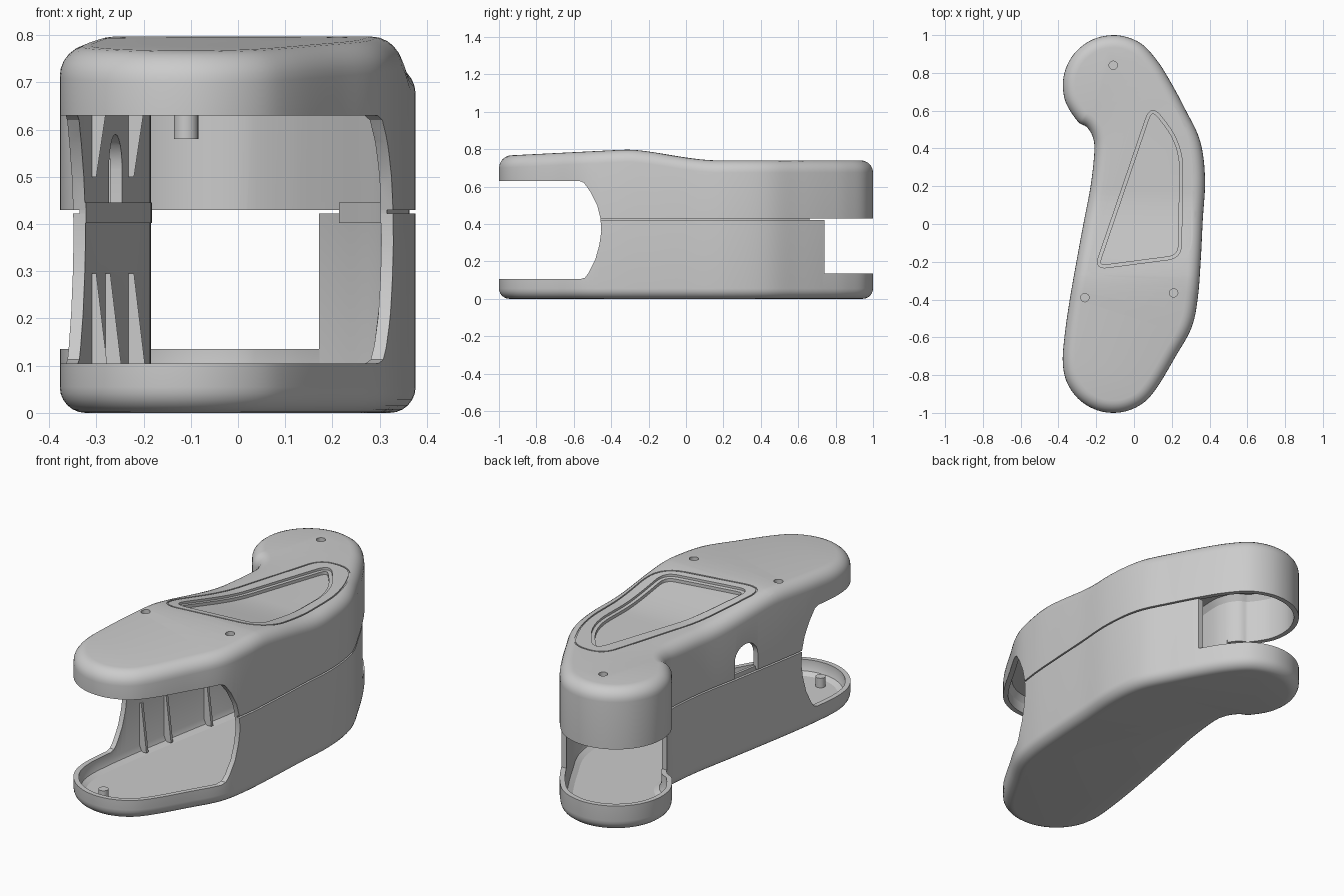
import bpy, bmesh, math
from mathutils import Vector

if "Cube" in bpy.data.objects:
    bpy.data.objects.remove(bpy.data.objects["Cube"])

TOP = 0.74          # nominal top height before the swell is added


def swell(y):
    """Extra height of the top skin along y."""
    t = min(max((y + 0.36) / 0.54, 0), 1)
    return (0.06 + 0.05 * (min(y, -0.28) + 0.28)) * (1 - t * t * (3 - 2 * t))


def smooth_loop(ctrl, n=6):
    pts, m = [], len(ctrl)
    for i in range(m):
        a, b, c, d = (Vector(ctrl[(i + k) % m]) for k in (-1, 0, 1, 2))
        for k in range(n):
            t = k / n
            pts.append(0.5 * (2 * b + (c - a) * t + (2 * a - 5 * b + 4 * c - d) * t * t
                              + (3 * b - a - 3 * c + d) * t ** 3))
    return pts


def round_loop(corners, n=8):
    pts, m = [], len(corners)
    for i in range(m):
        p, c, q = (Vector(corners[(i + k) % m][:2]) for k in (-1, 0, 1))
        r = corners[i][2]
        a, b = c + (p - c).normalized() * r, c + (q - c).normalized() * r
        for k in range(n + 1):
            t = k / n
            pts.append(a * (1 - t) ** 2 + c * 2 * t * (1 - t) + b * t * t)
    return pts


def inset(pts, d):
    out, m = [], len(pts)
    for i in range(m):
        t = (pts[(i + 1) % m] - pts[i - 1]).normalized()
        out.append(pts[i] + Vector((-t.y, t.x)) * d)
    return out


def finish(name, bm):
    bmesh.ops.recalc_face_normals(bm, faces=bm.faces)
    me = bpy.data.meshes.new(name)
    bm.to_mesh(me)
    bm.free()
    ob = bpy.data.objects.new(name, me)
    bpy.context.collection.objects.link(ob)
    return ob


def loft(name, outline, rings, closed=False, follow_from=None):
    """Stack of (inset, z) rings; points above follow_from ride the top swell."""
    bm = bmesh.new()
    loops = [[bm.verts.new((p.x, p.y, z)) for p in inset(outline, d)] for d, z in rings]
    n = len(outline)
    pairs = list(zip(loops, loops[1:])) + ([(loops[-1], loops[0])] if closed else [])
    for a, b in pairs:
        for i in range(n):
            j = (i + 1) % n
            bm.faces.new((a[i], a[j], b[j], b[i]))
    if not closed:
        bm.faces.new(loops[0][::-1])
        bm.faces.new(loops[-1])
    if follow_from is not None:
        for k in range(19):
            geom = bm.verts[:] + bm.edges[:] + bm.faces[:]
            bmesh.ops.bisect_plane(bm, geom=geom, dist=1e-5, plane_co=(0, -0.361 + k * 0.03, 0),
                                   plane_no=(0, 1, 0))
        for v in bm.verts:
            if v.co.z > follow_from:
                v.co.z += swell(v.co.y)
        bmesh.ops.triangulate(bm, faces=[f for f in bm.faces if len(f.verts) > 4])
    return finish(name, bm)


def prism(name, pts, vec):
    bm = bmesh.new()
    a = [bm.verts.new(p) for p in pts]
    b = [bm.verts.new(Vector(p) + Vector(vec)) for p in pts]
    bm.faces.new(a[::-1])
    bm.faces.new(b)
    for i in range(len(a)):
        j = (i + 1) % len(a)
        bm.faces.new((a[i], a[j], b[j], b[i]))
    return finish(name, bm)


def cylinder(name, x, y, r, z0, z1, n=24):
    ring = [(x + r * math.cos(k * math.tau / n), y + r * math.sin(k * math.tau / n), z0) for k in range(n)]
    return prism(name, ring, (0, 0, z1 - z0))


def box(name, x0, x1, y0, y1, z0, z1):
    return prism(name, [(x0, y0, z0), (x1, y0, z0), (x1, y1, z0), (x0, y1, z0)], (0, 0, z1 - z0))


def cut(ob, cutter):
    before = ob.data.copy()
    m = ob.modifiers.new("cut", 'BOOLEAN')
    m.operation, m.solver, m.object = 'DIFFERENCE', 'EXACT', cutter
    bpy.context.view_layer.objects.active = ob
    bpy.ops.object.modifier_apply(modifier=m.name)
    if not ob.data.polygons:        # keep the part if a cut fails
        print("cut failed:", cutter.name)
        ob.data = before


def arc(cx, cy, r, a0, a1, n):
    return [(cx + r * math.cos(math.radians(a0 + (a1 - a0) * k / n)),
             cy + r * math.sin(math.radians(a0 + (a1 - a0) * k / n))) for k in range(n + 1)]


# Body outline, anticlockwise from the front lobe
body = smooth_loop(
    arc(-0.11, -0.733, 0.267, 180, 330, 6)
    + [(0.218, -0.705), (0.304, -0.55), (0.338, -0.39), (0.354, -0.18), (0.364, 0.02), (0.376, 0.24),
       (0.35, 0.44), (0.27, 0.61), (0.195, 0.75)]
    + arc(-0.11, 0.733, 0.267, 30, 225, 7)
    + [(-0.25, 0.513), (-0.218, 0.46), (-0.21, 0.38), (-0.23, 0.2), (-0.268, 0.0),
       (-0.305, -0.2), (-0.34, -0.4), (-0.366, -0.58)])


def fillet(r, z_flat, up, n=6):
    """Rounded rim from vertical wall to a flat skin."""
    s = 1 if up else -1
    return [(r - r * math.cos(k * math.pi / 2 / n), z_flat - s * (r - r * math.sin(k * math.pi / 2 / n)))
            for k in range(n + 1)]


cutters = []


def tool(ob):
    ob.hide_render = True
    cutters.append(ob)
    return ob


# Hollow upper and lower shells
upper = loft("upper_shell", body, [(0, 0.43)] + fillet(0.065, TOP, True), follow_from=0.6)
cut(upper, tool(loft("upper_cavity", body, [(0.025, 0.3), (0.025, 0.66), (0.045, 0.69)], follow_from=0.6)))
lower = loft("lower_shell", body, fillet(0.055, 0.0, False)[::-1] + [(0, 0.422)])
cut(lower, tool(loft("lower_cavity", body, [(0.06, 0.035), (0.035, 0.05), (0.025, 0.075), (0.025, 0.6)])))
lip = loft("seam_lip", body, [(0.013, 0.402), (0.013, 0.445), (0.027, 0.445), (0.027, 0.402)], closed=True)

# Side-profile opening at the front, and the opening round the rear lobe
profile = [(-1.2, 0.63), (-0.57, 0.63), (-0.545, 0.62), (-0.51, 0.57), (-0.475, 0.5), (-0.457, 0.43),
           (-0.453, 0.36), (-0.463, 0.29), (-0.485, 0.21), (-0.52, 0.14), (-0.54, 0.113),
           (-0.565, 0.105), (-1.2, 0.105)]
front_cut = tool(prism("front_opening", [(-0.8, y, z) for y, z in profile], (1.6, 0, 0)))
rear_cut = tool(box("rear_opening", -0.8, 0.8, 0.74, 1.2, 0.135, 0.6))
lobe_cut = tool(box("lobe_opening", -0.8, 0.0, 0.485, 1.1, 0.135, 0.6))
lip_cut = tool(box("lip_opening", -0.8, 0.8, 0.66, 1.2, 0.135, 0.6))
cut(upper, front_cut)
for part, rear in ((lower, rear_cut), (lip, lip_cut)):
    for c in (front_cut, rear, lobe_cut):
        cut(part, c)

# Arched port in the left wall
arch = [(-0.6, -0.165, 0.38), (-0.6, -0.015, 0.38)] + \
       [(-0.6, y, z) for y, z in arc(-0.09, 0.515, 0.075, 0, 180, 12)]
cut(upper, tool(prism("side_port", arch, (0.55, 0, 0))))

# Stepped window recess and the fine line around it
window = round_loop([(0.09, 0.64, 0.09), (0.26, 0.42, 0.14), (0.25, -0.18, 0.07), (-0.21, -0.24, 0.07)][::-1])
cut(upper, tool(loft("window_recess", window,
                     [(0.018, 0.712), (0.018, 0.728), (0, 0.728), (0, 0.9)], follow_from=0)))
border = round_loop([(0.02, 0.66, 0.085), (0.2, 0.66, 0.085), (0.31, 0.42, 0.14), (0.31, -0.21, 0.15),
                     (-0.27, -0.29, 0.12)][::-1])
cut(upper, tool(loft("border_groove", border,
                     [(0, 0.734), (0, 0.9), (0.007, 0.9), (0.007, 0.734)], closed=True, follow_from=0)))

# Screw holes in the top, with bosses underneath
parts = [upper, lower, lip]
for i, (x, y, low) in enumerate([(-0.11, 0.84, 0.58), (-0.26, -0.39, 0.64), (0.21, -0.365, 0.64)]):
    z = TOP + swell(y)
    cut(upper, tool(cylinder("screw_hole", x, y, 0.022, z - 0.03, z + 0.1)))
    boss = cylinder(f"screw_boss_{i}", x, y, 0.026, low, z - 0.045)
    cut(boss, tool(cylinder("boss_bore", x, y, 0.011, low - 0.05, z - 0.07)))
    parts.append(boss)

# Locating peg in the front tray
parts.append(cylinder("tray_peg", -0.16, -0.88, 0.024, 0.03, 0.085))

# Tapered stiffening ribs on the inner walls
inner = inset(body, 0.025)
for side, label in ((-1, "left"), (1, "right")):
    for i, y in enumerate((-0.36, -0.2, 0.06)):
        x = min((p for p in inner if p.x * side > 0.05), key=lambda p: abs(p.y - y)).x
        for level, z0, z1 in (("lower", 0.045, 0.295), ("upper", 0.7, 0.5)):
            if level == "upper" and side < 0 and i == 1:
                continue
            tri = [(x + side * 0.01, z0), (x - side * 0.04, z0), (x - side * 0.01, z1), (x + side * 0.01, z1)]
            parts.append(prism(f"{level}_{label}_rib_{i}", [(px, y - 0.008, pz) for px, pz in tri], (0, 0.016, 0)))

for c in cutters:
    bpy.data.objects.remove(c, do_unlink=True)
bpy.ops.object.select_all(action='DESELECT')
for p in parts:
    p.select_set(True)
bpy.context.view_layer.objects.active = upper
bpy.ops.object.shade_smooth_by_angle(angle=math.radians(30))
